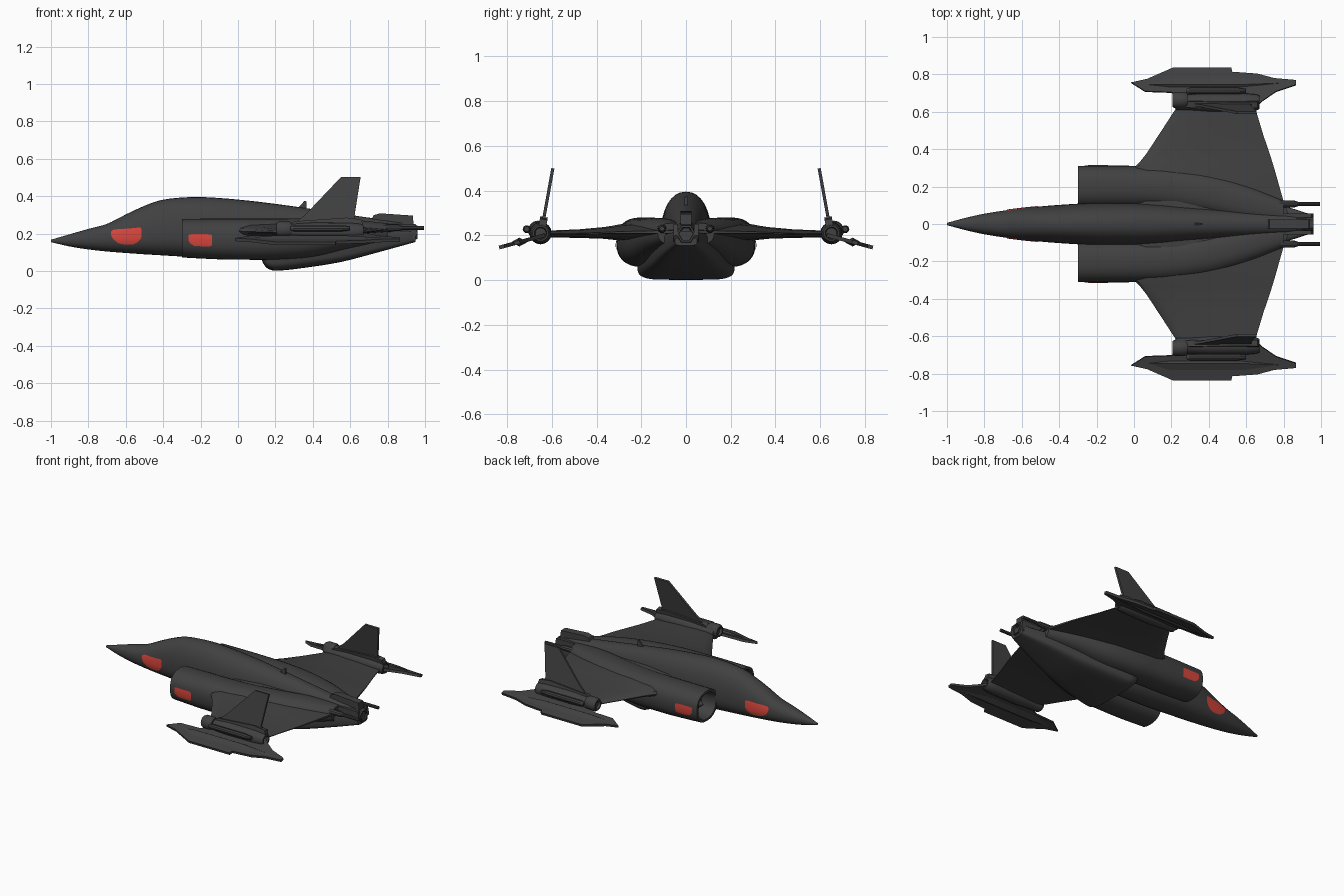
import bpy, bmesh, math
from mathutils import Vector
from mathutils.bvhtree import BVHTree

if "Cube" in bpy.data.objects:
    bpy.data.objects.remove(bpy.data.objects["Cube"])


def material(name, rgb):
    m = bpy.data.materials.new(name)
    m.diffuse_color = (*rgb, 1)
    m.use_nodes = True
    m.node_tree.nodes["Principled BSDF"].inputs["Base Color"].default_value = m.diffuse_color
    return m


GREY = material("dark_grey", (0.052, 0.052, 0.052))
RED = material("marking_red", (0.68, 0.06, 0.045))


def finish(name, bm, mat=GREY, mirror=False, angle=32):
    bmesh.ops.recalc_face_normals(bm, faces=bm.faces)
    me = bpy.data.meshes.new(name)
    bm.to_mesh(me)
    bm.free()
    ob = bpy.data.objects.new(name, me)
    bpy.context.collection.objects.link(ob)
    me.materials.append(mat)
    bpy.ops.object.select_all(action='DESELECT')
    ob.select_set(True)
    bpy.context.view_layer.objects.active = ob
    bpy.ops.object.shade_smooth_by_angle(angle=math.radians(angle))
    if mirror:
        mod = ob.modifiers.new("mirror", 'MIRROR')
        mod.use_axis = (False, True, False)
        mod.use_mirror_merge = False
    return ob


def loft(name, rings, **kw):
    """Skin a list of equal-length rings and cap both ends."""
    bm = bmesh.new()
    vs = [[bm.verts.new(p) for p in r] for r in rings]
    n = len(rings[0])
    for a, b in zip(vs, vs[1:]):
        for i in range(n):
            bm.faces.new((a[i], a[(i + 1) % n], b[(i + 1) % n], b[i]))
    bm.faces.new(vs[0])
    bm.faces.new(vs[-1])
    return finish(name, bm, **kw)


def refine(rows, k=4):
    """Catmull-Rom interpolation of section rows."""
    out = []
    for i in range(len(rows) - 1):
        p = [rows[max(i - 1, 0)], rows[i], rows[i + 1], rows[min(i + 2, len(rows) - 1)]]
        for s in range(k):
            t = s / k
            out.append([0.5 * (2 * b + (c - a) * t + (2 * a - 5 * b + 4 * c - d) * t * t
                               + (3 * b - a - 3 * c + d) * t ** 3) for a, b, c, d in zip(*p)])
    return out + [list(rows[-1])]


def section(x, yc, hw, zb, zm, zt, e=2.2, n=32):
    """Superellipse across x, widest at height zm."""
    ring = []
    for i in range(n):
        a = 2 * math.pi * i / n
        c, s = math.cos(a), math.sin(a)
        f = lambda v: math.copysign(abs(v) ** (2 / e), v)
        ring.append((x, yc + hw * f(c), zm + (zt - zm if s > 0 else zm - zb) * f(s)))
    return ring


def tube(name, x_r, y, z, n=16, mirror=True):
    return loft(name, [section(x, y, r, z - r, z, z + r, 2, n) for x, r in x_r], mirror=mirror)


def plate(name, outline, place, normal, thick, mirror=True):
    """Flat outline placed in space, thickened both ways along normal."""
    d = Vector(normal).normalized() * thick / 2
    pts = [Vector(place(*p)) for p in outline]
    return loft(name, [[p - d for p in pts], [p + d for p in pts]], mirror=mirror)


# Fuselage with canopy hump and spine: x, half width, bottom, widest height, top
hull = [(-1.0, .006, .154, .16, .167), (-.9, .033, .131, .165, .196), (-.8, .055, .115, .17, .225),
        (-.7, .071, .104, .175, .252), (-.6, .084, .096, .18, .302), (-.5, .094, .089, .185, .348),
        (-.4, .102, .083, .19, .381), (-.25, .111, .074, .195, .395), (-.1, .113, .065, .2, .39),
        (.1, .108, .06, .2, .371), (.3, .092, .07, .2, .345), (.5, .078, .09, .2, .315),
        (.7, .066, .12, .2, .285), (.9, .05, .155, .205, .26)]
fuselage = loft("fuselage", [section(x, 0, w, b, m, t) for x, w, b, m, t in refine(hull)])

# Intake nacelles, open at the front, melting into the rear body
nac = [(-.3, .2, .111, .072, .278), (-.1, .2, .112, .062, .28), (.05, .198, .112, .06, .28),
       (.2, .19, .115, .06, .28), (.4, .16, .115, .075, .28), (.6, .11, .1, .12, .275),
       (.8, .06, .065, .16, .255)]
rings = [section(x, y, w, b, (b + t) / 2, t, 2.4) for x, y, w, b, t in refine(nac)]
inner = [section(x, .2, .111 * s, .175 - .103 * s, .175, .175 + .103 * s, 2.3)
         for x, s in ((-.2, .3), (-.2, .74), (-.285, .8), (-.3, .86))]
nacelle = loft("intake_nacelle", inner + rings, mirror=True)
tube("intake_hub", [(-.27, .004), (-.25, .02), (-.19, .04)], .2, .175)

# Belly housing
belly = [(.125, .19, .062, .14), (.145, .208, .025, .15), (.175, .216, .006, .16), (.22, .216, .002, .17),
         (.35, .2, .016, .19), (.55, .16, .048, .2), (.75, .112, .1, .21), (.95, .05, .155, .22)]
loft("belly_housing", [section(x, 0, w, b, (b + t) / 2, t, 5) for x, w, b, t in refine(belly)])

# Wings: y, leading x, trailing x, height, thickness
wing = [(.04, -.02, .83, .215, .11), (.12, -.02, .8, .215, .105), (.29, -.01, .752, .213, .075),
        (.33, .03, .74, .212, .062), (.37, .062, .727, .211, .052), (.48, .135, .69, .208, .038),
        (.63, .232, .645, .206, .03)]
foil = [(0, 0), (.02, .45), (.1, .85), (.3, 1), (.6, .8), (1, .12)]
profile = foil + [(u, -v) for u, v in foil[:0:-1]]
loft("wing", [[(a + (b - a) * u, y, z + v * t / 2) for u, v in profile] for y, a, b, z, t in wing],
     mirror=True)

# Wing tip pods with front collar and rear nozzle
tube("tip_pod", [(.22, .03), (.225, .04), (.3, .043), (.4, .05), (.6, .048), (.655, .043),
                 (.67, .036), (.67, .028), (.64, .024)], .65, .21)
tube("pod_collar", [(.24, .018), (.205, .026), (.205, .036), (.22, .044), (.27, .044), (.285, .038)], .662, .222)
tube("pod_side_barrel", [(.28, .01), (.3, .018), (.55, .018), (.6, .012)], .712, .228, 10)

# Canted tip fins, with a low root fairing
lean = lambda x, z: (x, .642 - (z - .24) * .18, z)
plate("tip_fin", [(.28, .235), (.36, .3), (.55, .5), (.655, .5), (.622, .29), (.65, .235)],
      lean, (0, 1, .18), .014)
plate("fin_root_fairing", [(.26, .235), (.3, .262), (.58, .282), (.66, .272), (.67, .235)],
      lean, (0, 1, .18), .034)

# Drooping outer winglets
droop = lambda x, y: (x, y, .185 - (y - .69) * .27)
plate("outer_winglet", [(-.015, .755), (.07, .774), (.21, .835), (.52, .835), (.525, .812), (.66, .802),
                        (.75, .778), (.865, .768), (.865, .743), (.76, .708), (.69, .66), (.655, .63),
                        (.3, .66), (.2, .703), (.06, .708)], droop, (0, .27, 1), .017)
loft("winglet_spar", [[(x, y + dy, droop(x, y)[2] + dz) for dy, dz in
                       ((-w, 0), (0, w * .55), (w, 0), (0, -w * .55))]
                      for x, y, w in ((.03, .745, .008), (.2, .745, .036), (.56, .745, .036), (.85, .756, .01))],
     mirror=True)

# Tail nozzle (six sided, hollow), tail booms and upper tail fairing
tube("tail_nozzle", [(.78, .06), (.9, .056), (.96, .042), (.96, .033), (.91, .027)], 0, .207, 6, mirror=False)
tube("tail_boom", [(.72, .012), (.78, .02), (.86, .018), (.88, .011), (.995, .011)], .107, .23, 10)
plate("tail_fairing", [(.7, .24), (.725, .298), (.76, .308), (.935, .296), (.94, .23)],
      lambda x, z: (x, 0, z), (0, 1, 0), .05, mirror=False)
plate("tail_side_plate", [(.8, .2), (.8, .252), (.95, .25), (.96, .2), (.94, .17)],
      lambda x, z: (x, .045, z), (0, 1, 0), .02)

# Spine blade aerial
plate("spine_aerial", [(.31, .325), (.355, .374), (.366, .372), (.366, .325)],
      lambda x, z: (x, 0, z), (0, 1, 0), .012, mirror=False)


# Red side panels laid onto the surface: x, lower z, upper z
def panel(name, target, cols, rows=8):
    me = target.data
    tree = BVHTree.FromPolygons([v.co for v in me.vertices], [p.vertices for p in me.polygons])
    bm = bmesh.new()
    grid = []
    for x, lo, hi in cols:
        line = []
        for j in range(rows + 1):
            hit, nor = tree.ray_cast(Vector((x, 1, lo + (hi - lo) * j / rows)), Vector((0, -1, 0)))[:2]
            line.append(bm.verts.new(hit + Vector((0, .0035, 0))))
        grid.append(line)
    for a, b in zip(grid, grid[1:]):
        for j in range(rows):
            bm.faces.new((a[j], b[j], b[j + 1], a[j + 1]))
    bm.normal_update()
    ob = finish(name, bm, RED, mirror=True)
    # face the open sheet outwards
    if ob.data.polygons[0].normal.y < 0:
        ob.data.flip_normals()


panel("nose_panel", fuselage, [(-.68, .195, .21), (-.668, .17, .22), (-.64, .148, .224), (-.6, .14, .226),
                               (-.56, .141, .229), (-.535, .155, .232), (-.522, .17, .231), (-.515, .185, .222)])
panel("intake_panel", nacelle, [(-.264, .16, .193), (-.255, .147, .196), (-.235, .134, .197), (-.2, .132, .197),
                                (-.15, .132, .196), (-.138, .136, .19)])
